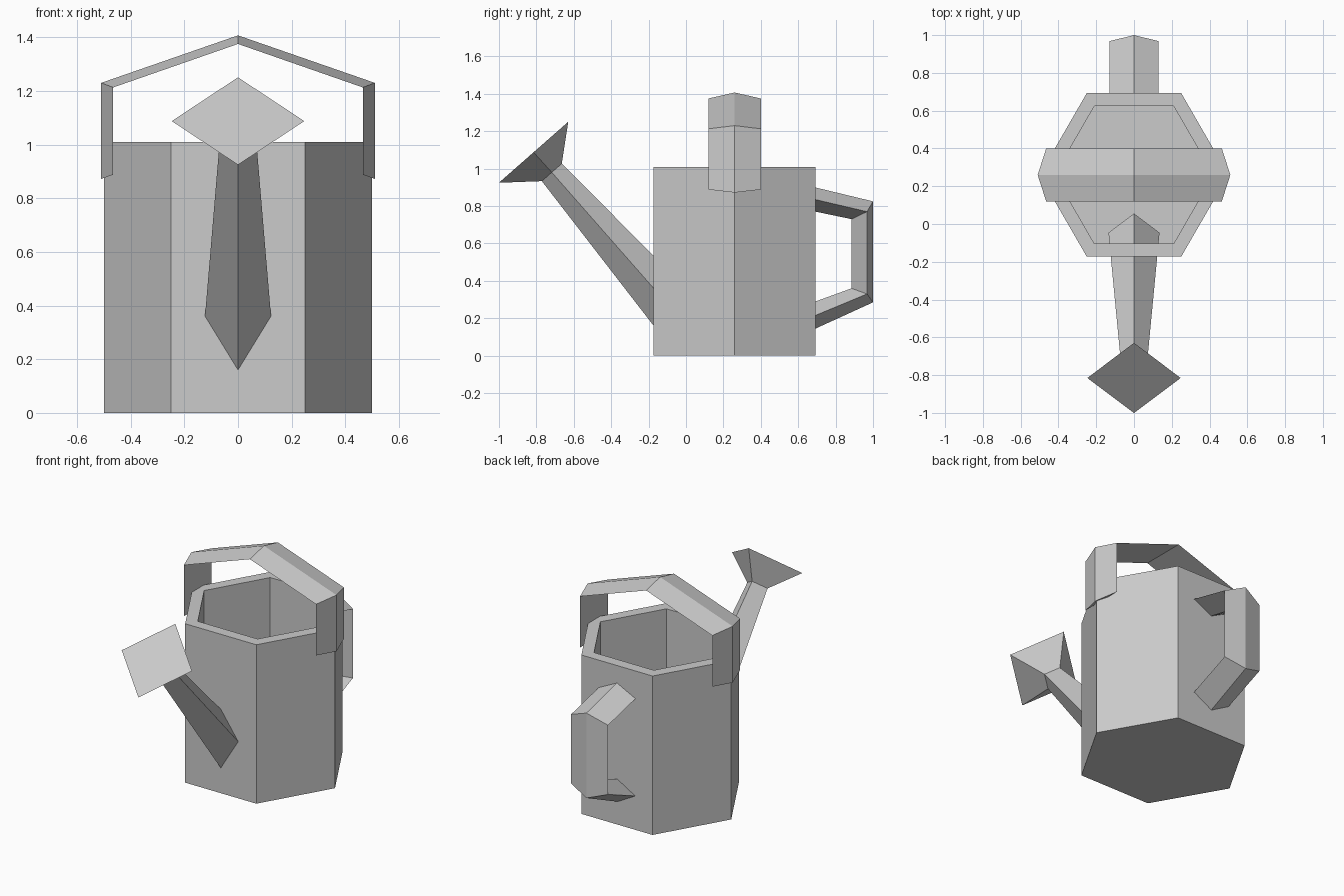
import bpy, bmesh
from math import cos, sin, pi
from mathutils import Vector

if "Cube" in bpy.data.objects:
    bpy.data.objects.remove(bpy.data.objects["Cube"])

CY = 0.26  # y of the body axis


def loft(name, rings):
    """Skin a list of equal-length point rings and cap both ends."""
    bm = bmesh.new()
    rows = [[bm.verts.new(p) for p in ring] for ring in rings]
    n = len(rows[0])
    for a, b in zip(rows, rows[1:]):
        for i in range(n):
            j = (i + 1) % n
            bm.faces.new((a[i], a[j], b[j], b[i]))
    bm.faces.new(rows[0][::-1])
    bm.faces.new(rows[-1])
    bmesh.ops.recalc_face_normals(bm, faces=bm.faces)
    mesh = bpy.data.meshes.new(name)
    bm.to_mesh(mesh)
    bm.free()
    obj = bpy.data.objects.new(name, mesh)
    bpy.context.collection.objects.link(obj)
    return obj


# Hexagonal hollow body: outer wall, rim, inner wall, floor
def hexagon(r, z):
    return [(r * cos(i * pi / 3), CY + r * sin(i * pi / 3), z) for i in range(6)]


loft("body", [hexagon(0.5, 0), hexagon(0.5, 1.01),
              hexagon(0.42, 1.01), hexagon(0.42, 0.06)])

# Four-sided tapering spout that flares into the sprinkler head
across = Vector((0, 0.751, 0.66))
side = Vector((1, 0, 0))


def diamond(y, z, r):
    c = Vector((0, y, z))
    return [c + across * r, c + side * r, c - across * r, c - side * r]


loft("spout", [diamond(-0.046, 0.216, 0.135),
               diamond(-0.7175, 0.98, 0.071),
               diamond(-0.815, 1.0875, 0.247)])

# Carrying handle over the top: triangular bar with an outer ridge
ridge = [(-0.51, 0.872), (-0.51, 1.23), (0, 1.407), (0.51, 1.23), (0.51, 0.872)]
edge = [(-0.465, 0.888), (-0.465, 1.213), (0, 1.375), (0.465, 1.213), (0.465, 0.888)]
loft("top_handle", [[(o[0], CY, o[1]), (e[0], CY - 0.14, e[1]), (e[0], CY + 0.14, e[1])]
                    for o, e in zip(ridge, edge)])

# Back grip: diamond bar given by its outer, side and inner lines in (y, z)
outer = [(0.66, 0.907), (1.0, 0.825), (1.0, 0.285), (0.66, 0.13)]
middle = [(0.66, 0.842), (0.968, 0.77), (0.968, 0.33), (0.66, 0.202)]
inner = [(0.66, 0.777), (0.885, 0.73), (0.885, 0.36), (0.66, 0.278)]
loft("back_handle", [[(0, *o), (0.13, *m), (0, *i), (-0.13, *m)]
                     for o, m, i in zip(outer, middle, inner)])
